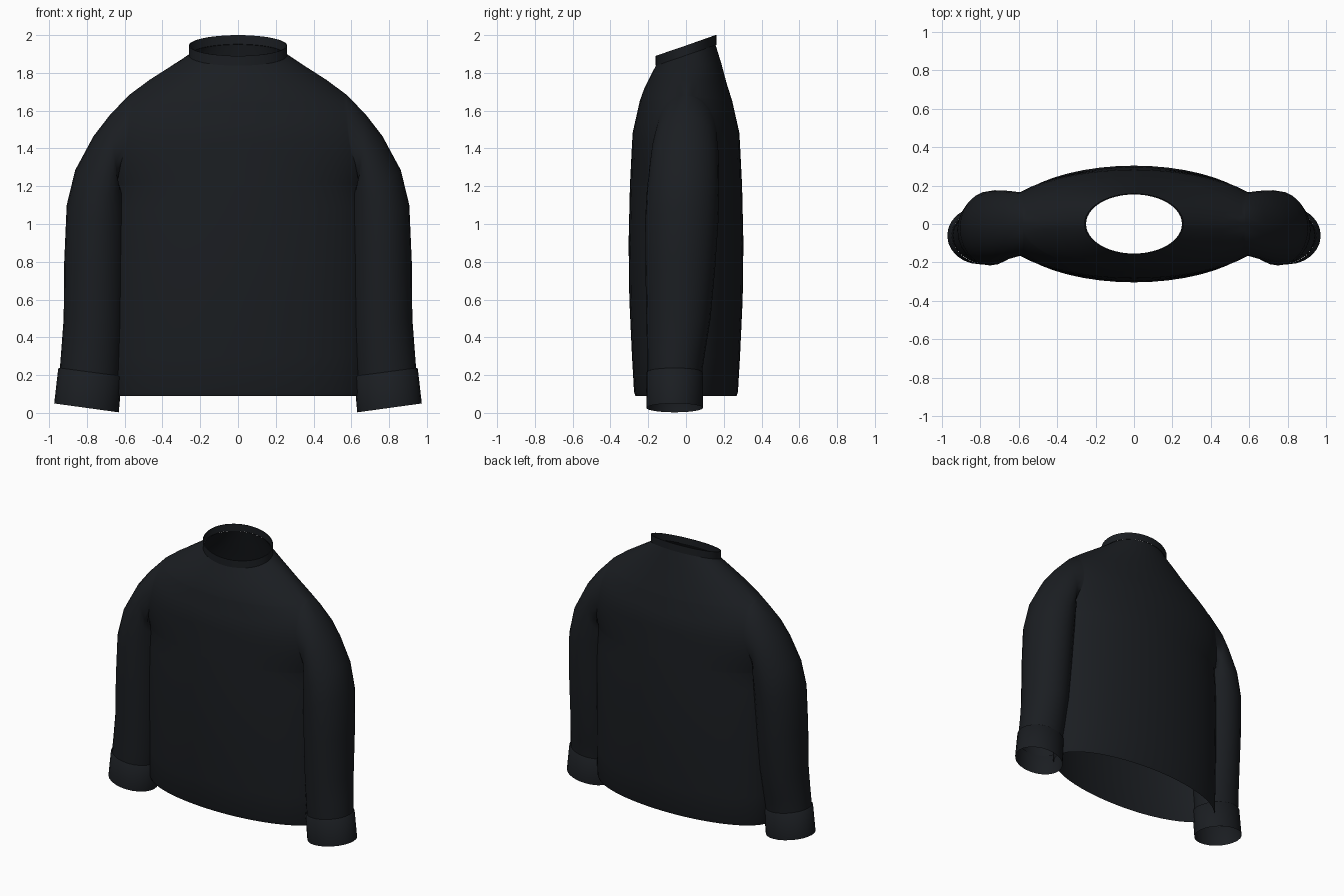
import bpy, bmesh, math

if "Cube" in bpy.data.objects:
    bpy.data.objects.remove(bpy.data.objects["Cube"])

N = 24            # sides of sleeves, cuffs and half panels
cloth = bpy.data.materials.new("dark_cloth")
cloth.diffuse_color = (0.0105, 0.0125, 0.0155, 1)
cloth.use_nodes = True
cloth.node_tree.nodes["Principled BSDF"].inputs["Base Color"].default_value = cloth.diffuse_color


def lerp_table(table, z):
    for (z0, a), (z1, b) in zip(table, table[1:]):
        if z <= z1:
            return a + (b - a) * max(0, (z - z0) / (z1 - z0))
    return table[-1][1]


def loft(bm, rows, closed):
    grid = [[bm.verts.new(p) for p in row] for row in rows]
    n = len(grid[0])
    for a, b in zip(grid, grid[1:]):
        for i in range(n if closed else n - 1):
            j = (i + 1) % n
            bm.faces.new((a[i], a[j], b[j], b[i]))


def finish(name, bm):
    bmesh.ops.remove_doubles(bm, verts=bm.verts, dist=0.0005)
    bmesh.ops.dissolve_degenerate(bm, edges=bm.edges, dist=0.0001)
    bmesh.ops.recalc_face_normals(bm, faces=bm.faces)
    mesh = bpy.data.meshes.new(name)
    bm.to_mesh(mesh)
    bm.free()
    mesh.materials.append(cloth)
    ob = bpy.data.objects.new(name, mesh)
    bpy.context.collection.objects.link(ob)
    bpy.context.view_layer.objects.active = ob
    ob.select_set(True)
    bpy.ops.object.shade_smooth_by_angle(angle=math.radians(70))
    ob.select_set(False)
    return ob


def arm_ring(r, side=1):
    # ring given by inner point, outer point, y centre, y half depth
    (xi, zi), (xo, zo), yc, yd = r
    pts = []
    for k in range(N):
        t = 2 * math.pi * k / N
        f = (1 - math.cos(t)) / 2
        pts.append((side * (xi + (xo - xi) * f), yc + yd * math.sin(t), zi + (zo - zi) * f))
    return pts


def armhole(k):
    # curved armhole seam: x, half depth, height, height fraction
    t = 2 * math.pi * k / N
    f = (1 - math.cos(t)) / 2
    return 0.58 + 0.095 * (1 - f) ** 3, 0.165 * math.sin(t), 1.2 + 0.48 * f, f


# body rings: half width, side z, front z, back z, front depth, back depth, armhole half depth
depth = [(0.09, 0.268), (0.11, 0.275), (0.3, 0.286), (0.6, 0.30), (0.9, 0.304),
         (1.2, 0.297), (1.48, 0.283), (1.65, 0.245)]
rings = []
for z, w in [(0.09, 0.68), (0.11, 0.688), (0.3, 0.69), (0.6, 0.69), (0.9, 0.69), (1.08, 0.685)]:
    d = lerp_table(depth, z)
    rings.append((w, z, z, z, d, d, 0))
for k in range(N // 2 + 1):
    w, s, z, f = armhole(k)
    zf = 1.2 + 0.45 * f
    d = lerp_table(depth, zf)
    rings.append((w, z, zf, zf, d, d, s))
rings += [(0.47, 1.762, 1.715, 1.745, 0.222, 0.215, 0),
          (0.36, 1.832, 1.78, 1.85, 0.19, 0.187, 0),
          (0.253, 1.895, 1.845, 1.95, 0.156, 0.156, 0)]

# sleeve rings from armhole to wrist
sleeve = [((0.63, 1.17), (0.68, 1.575), -0.005, 0.178),
          ((0.60, 1.13), (0.765, 1.465), -0.01, 0.184),
          ((0.59, 1.05), (0.862, 1.285), -0.016, 0.192),
          ((0.59, 0.95), (0.907, 1.1), -0.022, 0.194),
          ((0.595, 0.75), (0.92, 0.8), -0.03, 0.185),
          ((0.603, 0.5), (0.923, 0.5), -0.04, 0.17),
          ((0.615, 0.31), (0.935, 0.34), -0.052, 0.154),
          ((0.623, 0.22), (0.942, 0.25), -0.059, 0.147),
          ((0.63, 0.15), (0.945, 0.18), -0.06, 0.143)]

# torso panels and sleeves, welded at sides and armholes
bm = bmesh.new()
for sign in (-1, 1):
    rows = []
    for w, zs, zf, zb, df, db, s in rings:
        zc, d = (zf, df) if sign < 0 else (zb, db)
        full = 1 - (s / d) ** 2          # ellipse cut off at the armhole
        row = []
        for i in range(N + 1):
            a = math.pi * i / N
            q = math.sin(a) if 0 < i < N else 0
            y = d * math.sqrt(max(0, 1 - full * math.cos(a) ** 2))
            row.append((w * math.cos(a), sign * (y if q else s), zs + (zc - zs) * q))
        rows.append(row)
    loft(bm, rows, False)
for side in (1, -1):
    seam = [(side * x, y, z) for x, y, z, f in map(armhole, range(N))]
    loft(bm, [seam] + [arm_ring(r, side) for r in sleeve], True)
finish("sweater_body", bm)

# cuffs
bm = bmesh.new()
cuff = [((0.623, 0.195), (0.945, 0.238), -0.06, 0.146),
        ((0.615, 0.19), (0.952, 0.234), -0.06, 0.151),
        ((0.631, 0.003), (0.973, 0.05), -0.06, 0.15)]
loft(bm, [arm_ring(r) for r in cuff], True)
ob = finish("cuffs", bm)
ob.modifiers.new("mirror", 'MIRROR')

# tilted collar band
bm = bmesh.new()
rows = []
for rx, ry, z in [(0.25, 0.154, 1.897), (0.26, 0.161, 1.893), (0.26, 0.161, 1.945), (0.254, 0.156, 1.945)]:
    rows.append([(rx * math.cos(t), ry * math.sin(t), z + 0.055 * math.sin(t))
                 for t in (2 * math.pi * i / 48 for i in range(48))])
loft(bm, rows, True)
finish("collar", bm)
